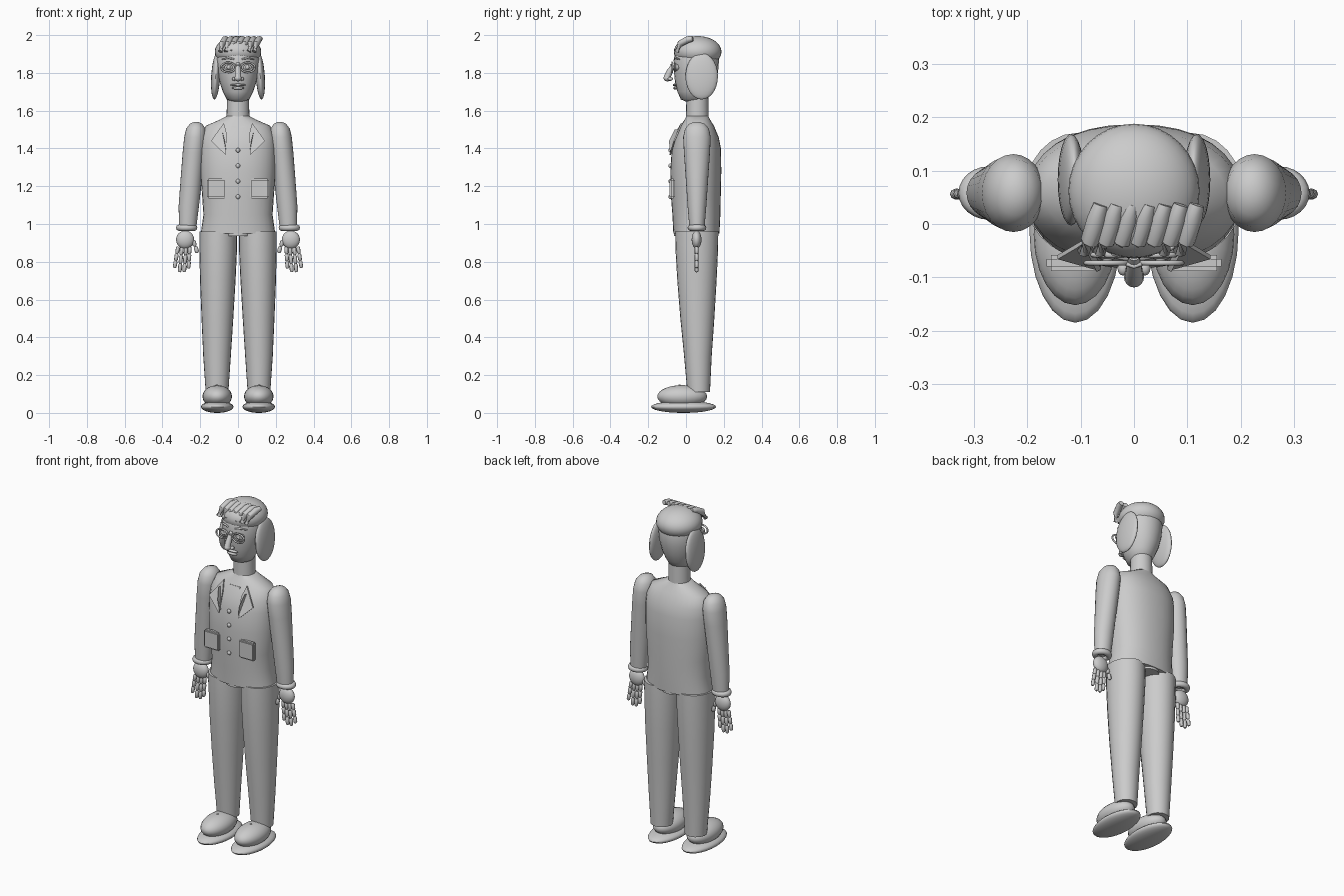
import bpy, bmesh, math
from mathutils import Vector, Matrix

old = bpy.data.objects.get("Cube")
if old:
    bpy.data.objects.remove(old)

grey = bpy.data.materials.new("plain_grey")
grey.use_nodes = True
GREY = (0.6, 0.6, 0.6, 1)
grey.diffuse_color = GREY
grey.node_tree.nodes["Principled BSDF"].inputs["Base Color"].default_value = GREY


def finish(name, bm, smooth=True):
    bmesh.ops.recalc_face_normals(bm, faces=bm.faces[:])
    me = bpy.data.meshes.new(name)
    bm.to_mesh(me)
    bm.free()
    ob = bpy.data.objects.new(name, me)
    bpy.context.collection.objects.link(ob)
    me.materials.append(grey)
    if smooth:
        bpy.ops.object.select_all(action='DESELECT')
        ob.select_set(True)
        bpy.context.view_layer.objects.active = ob
        bpy.ops.object.shade_smooth_by_angle(angle=math.radians(50))
    return ob


def ball(name, c, r, seg=24, tilt=0.0):
    """Ellipsoid, optionally tilted about y."""
    bm = bmesh.new()
    m = Matrix.Translation(c) @ Matrix.Rotation(tilt, 4, 'Y') @ Matrix.Diagonal((*r, 1))
    bmesh.ops.create_uvsphere(bm, u_segments=seg, v_segments=seg // 2 + 2, radius=1, matrix=m)
    return finish(name, bm)


def skin(bm, rings):
    rings = [[bm.verts.new(p) for p in ring] for ring in rings]
    n = len(rings[0])
    for a, b in zip(rings, rings[1:]):
        for i in range(n):
            j = (i + 1) % n
            bm.faces.new((a[i], a[j], b[j], b[i]))
    bm.faces.new(rings[0])
    bm.faces.new(rings[-1])


def loft(name, sections, seg=24, power=1.0):
    """Stack of oval sections: (x, y, z, half width, half depth)."""
    def pw(v):
        return math.copysign(abs(v) ** power, v)
    turns = [2 * math.pi * i / seg for i in range(seg)]
    bm = bmesh.new()
    skin(bm, [[(x + rx * pw(math.cos(t)), y + ry * pw(math.sin(t)), z) for t in turns]
              for x, y, z, rx, ry in sections])
    return finish(name, bm)


def tube(name, path, radii, seg=10, flat=1.0):
    """Round or flattened tube through points."""
    pts = [Vector(p) for p in path]
    rings = []
    for i, p in enumerate(pts):
        d = (pts[min(i + 1, len(pts) - 1)] - pts[max(i - 1, 0)]).normalized()
        u = Vector((0, 1, 0)) if abs(d.y) < 0.6 else Vector((1, 0, 0))
        u = (u - d * u.dot(d)).normalized()
        v = d.cross(u)
        rings.append([p + radii[i] * (u * math.cos(t) + v * flat * math.sin(t))
                      for t in (2 * math.pi * k / seg for k in range(seg))])
    bm = bmesh.new()
    skin(bm, rings)
    return finish(name, bm)


def plate(name, outline, depth):
    """Flat outline extruded toward the back."""
    bm = bmesh.new()
    f = bm.faces.new([bm.verts.new(p) for p in outline])
    ext = bmesh.ops.extrude_face_region(bm, geom=[f])
    bmesh.ops.translate(bm, vec=(0, depth, 0),
                        verts=[g for g in ext["geom"] if isinstance(g, bmesh.types.BMVert)])
    return finish(name, bm, False)


def hoop(name, c, rx, rz, thick, flat=False, seg=24):
    """Oval ring facing the front, or lying flat."""
    bm = bmesh.new()
    grid = []
    for i in range(seg):
        a = 2 * math.pi * i / seg
        row = []
        for k in range(8):
            b = math.pi * k / 4
            p = Vector(((rx + thick * math.cos(b)) * math.cos(a),
                        (rz + thick * math.cos(b)) * math.sin(a), thick * math.sin(b)))
            row.append(bm.verts.new(Vector(c) + (p if flat else Vector((p.x, p.z, p.y)))))
        grid.append(row)
    for i in range(seg):
        for k in range(8):
            a, b = grid[i], grid[(i + 1) % seg]
            bm.faces.new((a[k], b[k], b[(k + 1) % 8], a[(k + 1) % 8]))
    return finish(name, bm)


# Jacket body and hem
loft("jacket", [(0, .055, .95, .197, .122), (0, .055, 1.05, .183, .127), (0, .052, 1.15, .19, .132),
                (0, .052, 1.28, .2, .135), (0, .055, 1.4, .2, .13), (0, .058, 1.46, .195, .115),
                (0, .06, 1.52, .17, .088), (0, .06, 1.555, .09, .066), (0, .06, 1.572, .06, .058)], 32, .9)
loft("jacket_hem", [(0, .055, .937, .085, .118), (0, .055, .96, .085, .118)])

# Neck and head
loft("neck", [(0, .06, 1.54, .061, .06), (0, .06, 1.68, .058, .058)])
loft("head", [(0, .045, 1.648, .035, .045), (0, .042, 1.66, .06, .07), (0, .045, 1.7, .08, .09),
              (0, .05, 1.75, .097, .108), (0, .053, 1.81, .11, .117), (0, .055, 1.87, .115, .12),
              (0, .055, 1.93, .1, .105), (0, .055, 1.97, .06, .065)])
ball("hair_cap", (0, .062, 1.912), (.123, .126, .083), 32)

# Swept fringe
for i in range(7):
    x = -.07 + .03 * i
    tube("fringe_lock_%d" % (i + 1),
         [(x + .008, .036, 1.981), (x, .01, 1.977), (x - .012, -.03, 1.955), (x - .024, -.05, 1.913)],
         [.014, .018, .018, .013], 8)

# Face centre
tube("nose_bridge", [(0, -.06, 1.85), (0, -.085, 1.81), (0, -.1, 1.775)], [.01, .016, .018])
ball("nose_tip", (0, -.098, 1.772), (.019, .021, .017), 16)
ball("upper_lip", (0, -.058, 1.736), (.04, .012, .007), 16)
ball("lower_lip", (0, -.056, 1.719), (.032, .012, .008), 16)
tube("glasses_bridge", [(-.014, -.075, 1.838), (0, -.08, 1.843), (.014, -.075, 1.838)], [.004] * 3, 8)
plate("shirt_band", [(-.035, -.034, 1.512), (.035, -.034, 1.512), (.035, -.03, 1.52), (-.035, -.03, 1.52)], .03)

# Jacket buttons
for i in range(4):
    ball("button_%d" % (i + 1), (0, -.084, 1.39 - .082 * i), (.012, .009, .012), 12)

# Paired parts
for s, side in ((1, "left"), (-1, "right")):
    def P(x, y, z):
        return (s * x, y, z)

    # Eye, brow, glasses and side hair
    ball(side + "_eye", P(.05, -.05, 1.829), (.026, .018, .018), 16)
    ball(side + "_iris", P(.05, -.067, 1.829), (.01, .005, .01), 12)
    hoop(side + "_eyelid", P(.05, -.058, 1.829), .027, .018, .005)
    hoop(side + "_glasses_rim", P(.052, -.073, 1.829), .038, .026, .005)
    tube(side + "_brow", [P(.02, -.06, 1.872), P(.05, -.058, 1.88), P(.085, -.035, 1.872)],
         [.004, .006, .003], 8)
    ball(side + "_nostril", P(.02, -.083, 1.768), (.011, .014, .01), 12)
    ball(side + "_side_hair", P(.118, .083, 1.782), (.024, .086, .123), 24, s * -.06)

    # Lapel and pocket
    plate(side + "_lapel", [P(.075, -.026, 1.535), P(.143, -.066, 1.44), P(.065, -.088, 1.365),
                            P(.06, -.058, 1.48)], .008)
    plate(side + "_lapel_fold", [P(.085, -.06, 1.5), P(.07, -.09, 1.44), P(.062, -.085, 1.38)], .02)
    bm = bmesh.new()
    bmesh.ops.create_cube(bm, size=1, matrix=Matrix.Translation(P(.114, -.073, 1.188))
                          @ Matrix.Diagonal((.1, .03, .107, 1)))
    bmesh.ops.bevel(bm, geom=bm.edges[:], offset=.008, segments=2, affect='EDGES')
    finish(side + "_pocket", bm)

    # Sleeve and cuff
    loft(side + "_sleeve", [(s * x, .058, z, rx, ry) for x, z, rx, ry in (
        (.267, .98, .046, .04), (.26, 1.1, .054, .05), (.246, 1.25, .057, .06), (.234, 1.38, .059, .069),
        (.226, 1.46, .059, .073), (.223, 1.505, .051, .063), (.222, 1.53, .033, .042),
        (.222, 1.54, .012, .014))])
    hoop(side + "_cuff", P(.272, .058, .98), .04, .033, .017, True)

    # Palm, fingers and thumb
    ball(side + "_palm", P(.28, .056, .917), (.048, .026, .048), 20)
    for f, (bx, tx, tz) in enumerate(((.255, .262, .765), (.275, .285, .745),
                                      (.297, .309, .745), (.317, .336, .768))):
        base, tip = Vector(P(bx, .056, .88)), Vector(P(tx, .056, tz))
        for k in range(3):
            a, b = base.lerp(tip, k / 3), base.lerp(tip, (k + 1) / 3)
            tube("%s_finger_%d_%d" % (side, f + 1, k + 1), [a, a.lerp(b, .15), a.lerp(b, .85), b],
                 [.006, .0105, .01, .006], 8)
    for k in range(2):
        a = Vector(P(.236 - .012 * k, .056, .915 - .034 * k))
        b = a + Vector(P(-.008, 0, -.034))
        tube("%s_thumb_%d" % (side, k + 1), [a, a.lerp(b, .2), a.lerp(b, .8), b], [.006, .011, .011, .006], 8)

    # Trouser leg
    loft(side + "_trouser_leg", [(s * x, y, z, rx, ry) for x, y, z, rx, ry in (
        (.111, .067, .11, .06, .06), (.111, .063, .3, .073, .073), (.109, .06, .5, .084, .09),
        (.107, .058, .7, .094, .104), (.105, .057, .87, .1, .113), (.105, .057, .96, .1, .114))])

    # Shoe
    ball(side + "_shoe_sole", P(.11, -.013, .032), (.086, .172, .032))
    ball(side + "_shoe_upper", P(.11, -.02, .087), (.078, .132, .06))
    ball(side + "_lace_knot", P(.11, -.035, .147), (.006, .006, .004), 8)
